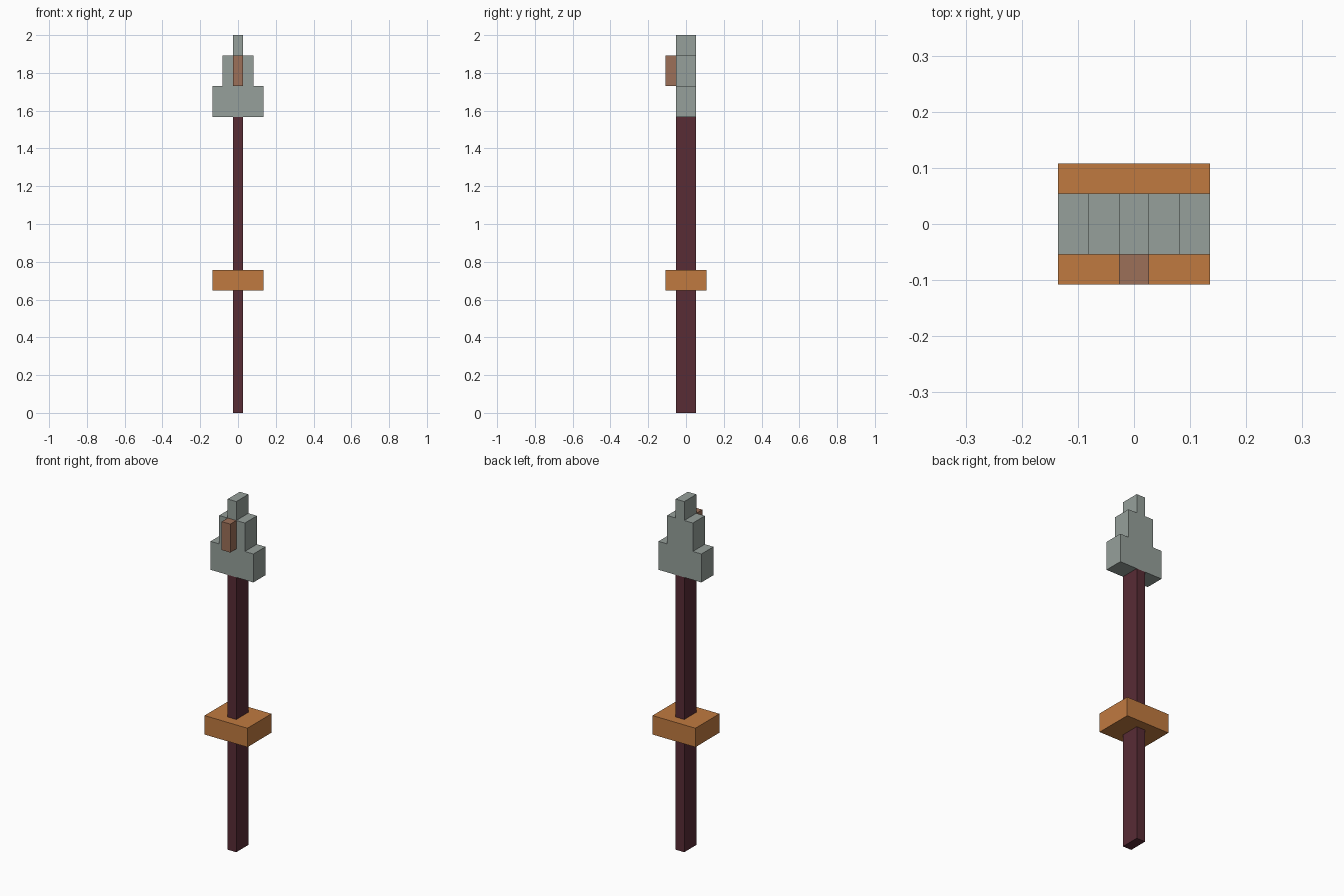
import bpy
import bmesh

if "Cube" in bpy.data.objects:
    bpy.data.objects.remove(bpy.data.objects["Cube"], do_unlink=True)

U = 2 / 37  # block grid unit


def material(name, rgb):
    mat = bpy.data.materials.new(name)
    mat.use_nodes = True
    mat.diffuse_color = (*rgb, 1)
    mat.node_tree.nodes["Principled BSDF"].inputs["Base Color"].default_value = (*rgb, 1)
    return mat


def prism(name, outline, y0, y1, mat):
    """Extrude an x-z outline, in grid units, from y0 to y1."""
    bm = bmesh.new()
    face = bm.faces.new([bm.verts.new((x * U, y0 * U, z * U)) for x, z in outline])
    new = bmesh.ops.extrude_face_region(bm, geom=[face])["geom"]
    verts = [g for g in new if isinstance(g, bmesh.types.BMVert)]
    bmesh.ops.translate(bm, verts=verts, vec=(0, (y1 - y0) * U, 0))
    bmesh.ops.recalc_face_normals(bm, faces=bm.faces[:])
    mesh = bpy.data.meshes.new(name)
    bm.to_mesh(mesh)
    bm.free()
    mesh.materials.append(mat)
    obj = bpy.data.objects.new(name, mesh)
    bpy.context.collection.objects.link(obj)
    return obj


def block(name, half_x, y0, y1, z0, z1, mat):
    return prism(name, [(-half_x, z0), (half_x, z0), (half_x, z1), (-half_x, z1)], y0, y1, mat)


maroon = material("dark maroon", (0.098, 0.025, 0.036))
orange = material("orange wood", (0.527, 0.195, 0.051))
grey = material("stone grey", (0.305, 0.352, 0.328))
brown = material("dull brown", (0.333, 0.162, 0.098))

# Shaft and the collar around it
block("shaft", 0.5, -1, 1, 0, 29, maroon)
block("collar", 2.5, -2, 2, 12, 14, orange)

# Stepped head: right half of the outline, mirrored to the left
right = [(2.5, 29), (2.5, 32), (1.5, 32), (1.5, 35), (0.5, 35), (0.5, 37)]
left = [(-x, z) for x, z in reversed(right)]
prism("stepped_head", right + left, -1, 1, grey)

# Raised block on the front of the head
block("front_block", 0.5, -2, -1, 32, 35, brown)
